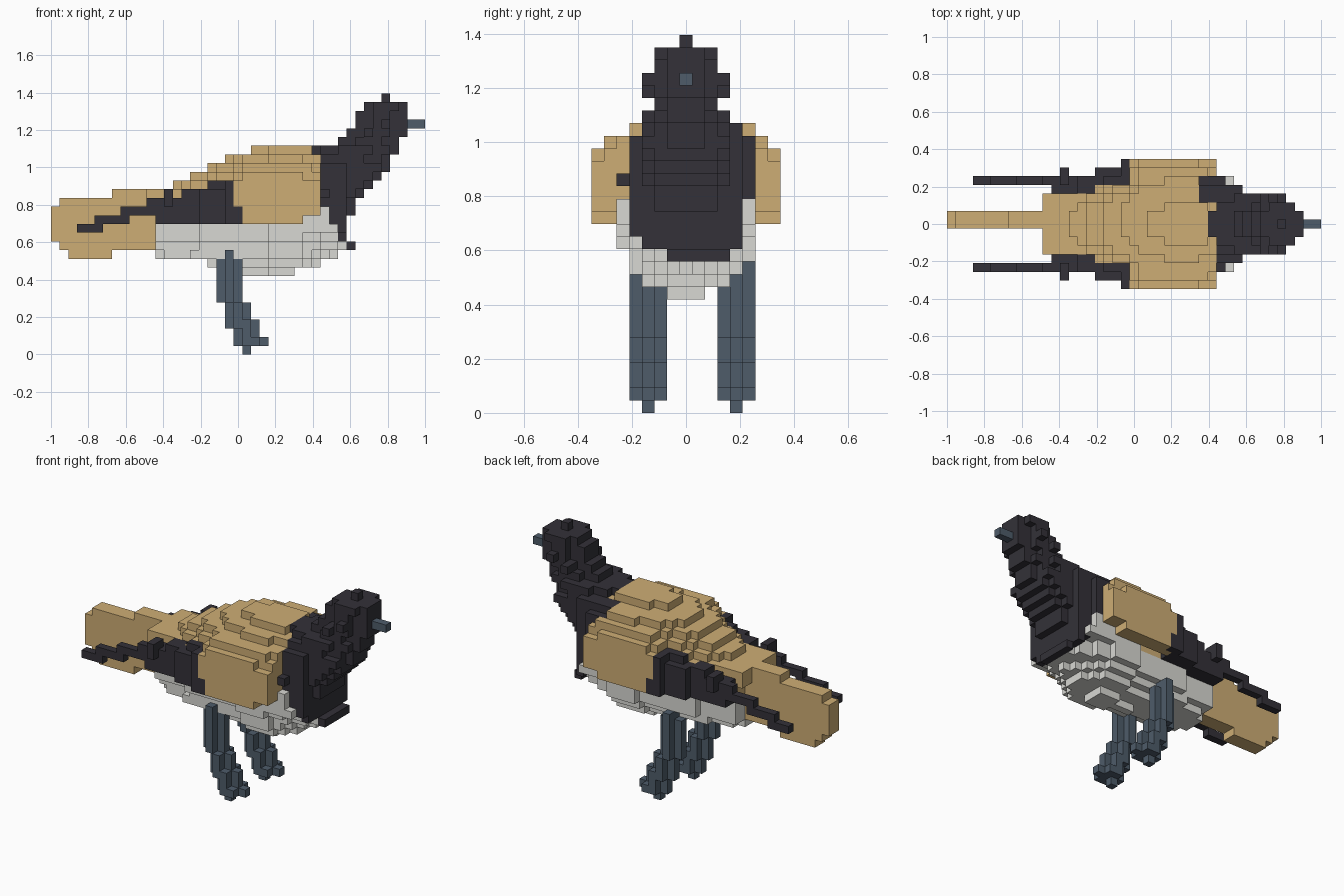
import bpy, bmesh, math

cube = bpy.data.objects.get("Cube")
if cube:
    bpy.data.objects.remove(cube, do_unlink=True)

S = 2 / 43          # size of one block
parts = []          # (name, material, cells)
taken = set()       # every filled cell


def material(name, rgb):
    lin = [(c / 255 / 12.92) if c < 11 else ((c / 255 + 0.055) / 1.055) ** 2.4 for c in rgb]
    m = bpy.data.materials.new(name)
    m.use_nodes = True
    m.diffuse_color = (*lin, 1)
    bsdf = m.node_tree.nodes["Principled BSDF"]
    bsdf.inputs["Base Color"].default_value = (*lin, 1)
    bsdf.inputs["Roughness"].default_value = 0.9
    return m


TAN = material("tan_feather", (206, 174, 117))
DARK = material("charcoal_feather", (51, 49, 56))
PALE = material("pale_belly", (216, 216, 211))
SLATE = material("slate_horn", (78, 92, 106))


def add_part(name, mat, cells):
    """Register a part, leaving out cells that an earlier part already fills."""
    cells = set(cells) - taken
    taken.update(cells)
    parts.append((name, mat, cells))


def box(i0, i1, j0, j1, k0, k1):
    return {(i, j, k) for i in range(i0, i1 + 1)
            for j in range(j0, j1 + 1) for k in range(k0, k1 + 1)}


def span(i, k, w, c=0.0):
    """Row of cells across the model, w either side of c."""
    return {(i, j, k) for j in range(-8, 9) if abs(j - c) <= w}


# Head and neck: layer -> (back, front, half width, centre), each layer rounded
NECK = {12: (34, 34, 2, 1), 13: (33, 33, 3.5, 0.5), 14: (32, 33, 4.5, 0.5), 15: (32, 33, 4.5, 0.5),
        16: (32, 34, 4.5, 0.5), 17: (31, 34, 4.5, 0.5), 18: (31, 35, 4.5, 0.5),
        19: (31, 36, 4.5, 0.5), 20: (31, 37, 4.5, 0.5), 21: (31, 38, 4.5, 0.5),
        22: (31, 38, 3.5, 0.5), 23: (30, 39, 3, 0), 24: (33, 39, 2, 0), 25: (34, 40, 2, 0),
        26: (35, 40, 2, 0), 27: (35, 40, 2, 0), 28: (36, 40, 2, 0), 29: (38, 38, 0, 0)}
neck = {(31, -5, 18)} | box(29, 31, 3, 4, 22, 22) | box(29, 31, 5, 5, 21, 21)
for k, (i0, i1, hw, c) in NECK.items():
    for i in range(i0, i1 + 1):
        w = hw
        if k > 15:
            mid = (i0 + i1) / 2 if k > 22 else 31
            if i > mid or k > 22:
                u = abs(i - mid) / (i1 - mid + 0.6)
                w = min(hw, max(1, hw * 1.12 * math.sqrt(1 - u * u)))
        if hw > 2:                           # sides narrow towards the face
            w = min(w, 4.5 if i < 32 else 4 if i < 34 else 3)
        neck |= span(i, k, w, c if w == hw else 0)
add_part("head_and_neck", DARK, neck)
for side, name in ((1, "left"), (-1, "right")):
    add_part(name + "_eye", DARK, {(38, 3 * side, 26), (36, 3 * side, 25)})
add_part("beak", SLATE, box(41, 42, 0, 0, 26, 26))

# Wings: tan shoulder, dark flight feathers, thin trailing feather
SHOULDER = {15: (21, 28), 16: (21, 30), 17: (21, 30), 18: (21, 30), 19: (21, 30), 20: (22, 28)}
for side, name in ((1, "left"), (-1, "right")):
    def sided(cells):
        return {(i, j * side, k) for i, j, k in cells}

    flight = (box(21, 21, 7, 7, 15, 16) | box(20, 20, 5, 7, 15, 19)
              | box(17, 19, 5, 6, 15, 18) | box(18, 19, 5, 5, 19, 19)
              | box(12, 16, 4, 5, 15, 17) | box(15, 16, 4, 5, 18, 18)
              | box(13, 13, 5, 6, 17, 18))
    add_part(name + "_flight_feathers", DARK, sided(flight))
    trail = (box(3, 5, 5, 5, 14, 14) | box(5, 8, 5, 5, 15, 15)
             | box(8, 11, 5, 5, 16, 16) | box(11, 12, 5, 5, 17, 17))
    add_part(name + "_trailing_feather", DARK, sided(trail))
    shoulder = box(22, 29, 5, 6, 21, 21) | box(21, 30, 5, 6, 17, 20)
    for k, (i0, i1) in SHOULDER.items():
        shoulder |= box(i0, i1, 6, 7, k, k)
    add_part(name + "_shoulder", TAN, sided(shoulder))

# Body: layer -> (back, front, half width), rounded towards the tail
BODY = {9: (22, 27, 1), 10: (18, 30, 3), 11: (12, 32, 4), 12: (12, 33, 4.5), 13: (12, 32, 5),
        14: (12, 32, 5), 15: (12, 31, 5), 16: (12, 31, 5), 17: (11, 30, 5), 18: (11, 30, 5),
        19: (14, 30, 5), 20: (16, 30, 5), 21: (18, 30, 5), 22: (20, 30, 4.5), 23: (23, 29, 2)}
body = set()
for k, (i0, i1, hw) in BODY.items():
    for i in range(i0, i1 + 1):
        t = max(0, (25 - i) / (26 - i0))
        w = hw * math.sqrt(1 - t * t)
        if 11 < k < 19:
            w = max(w, 3)
        if k < 14 and i > 28:               # rounded breast
            w -= (i - 28) * (0.5 if k > 11 else 1)
        if k == 22 and i > 28:
            w -= 0.5
        body |= span(i, k, w, 0.5 if hw == 4.5 else 0)
belly = {c for c in body if c[2] < 15 or (c[2] == 15 and c[0] > 28) or (c[2] == 16 and c[0] > 30)}
add_part("belly", PALE, belly)
add_part("back", TAN, body - belly)

# Tail: upright fan two blocks thick
add_part("tail", TAN, box(0, 0, 0, 1, 13, 16) | box(1, 1, 0, 1, 12, 17) | box(2, 6, 0, 1, 11, 17)
         | box(7, 11, 0, 1, 12, 18))

# Legs: stacked plus-shaped sections that step forward to the toes
LEG = {1: (22, 23), 2: (22,), 3: (21, 22), 4: (21,), 5: (21,), 6: (20,), 7: (20,),
       8: (20,), 9: (20,), 10: (20,)}
for jc, name in ((4, "left_leg"), (-3, "right_leg")):
    leg = {(22, jc, 0), (20, jc, 11), (20, jc + (1 if jc > 0 else -1), 11)}
    for k, centres in LEG.items():
        for c in centres:
            leg |= box(c - 1, c + 1, jc, jc, k, k) | box(c, c, jc - 1, jc + 1, k, k)
    add_part(name, SLATE, leg)


# Skin each part with the faces that are open to the air
def skin(name, mat, cells):
    bm = bmesh.new()
    corners = {}

    def vert(p):
        if p not in corners:
            corners[p] = bm.verts.new(((p[0] - 21.5) * S, (p[1] - 0.5) * S, p[2] * S))
        return corners[p]

    for cell in sorted(cells):
        for axis in range(3):
            u, v = (axis + 1) % 3, (axis + 2) % 3
            for d in (0, 1):
                beside = list(cell)
                beside[axis] += 2 * d - 1
                if tuple(beside) in taken:
                    continue
                quad = []
                for du, dv in ((0, 0), (1, 0), (1, 1), (0, 1)):
                    p = list(cell)
                    p[axis] += d
                    p[u] += du
                    p[v] += dv
                    quad.append(vert(tuple(p)))
                bm.faces.new(quad if d else quad[::-1])
    mesh = bpy.data.meshes.new(name)
    bm.to_mesh(mesh)
    bm.free()
    mesh.materials.append(mat)
    bpy.context.collection.objects.link(bpy.data.objects.new(name, mesh))


for part in parts:
    skin(*part)
